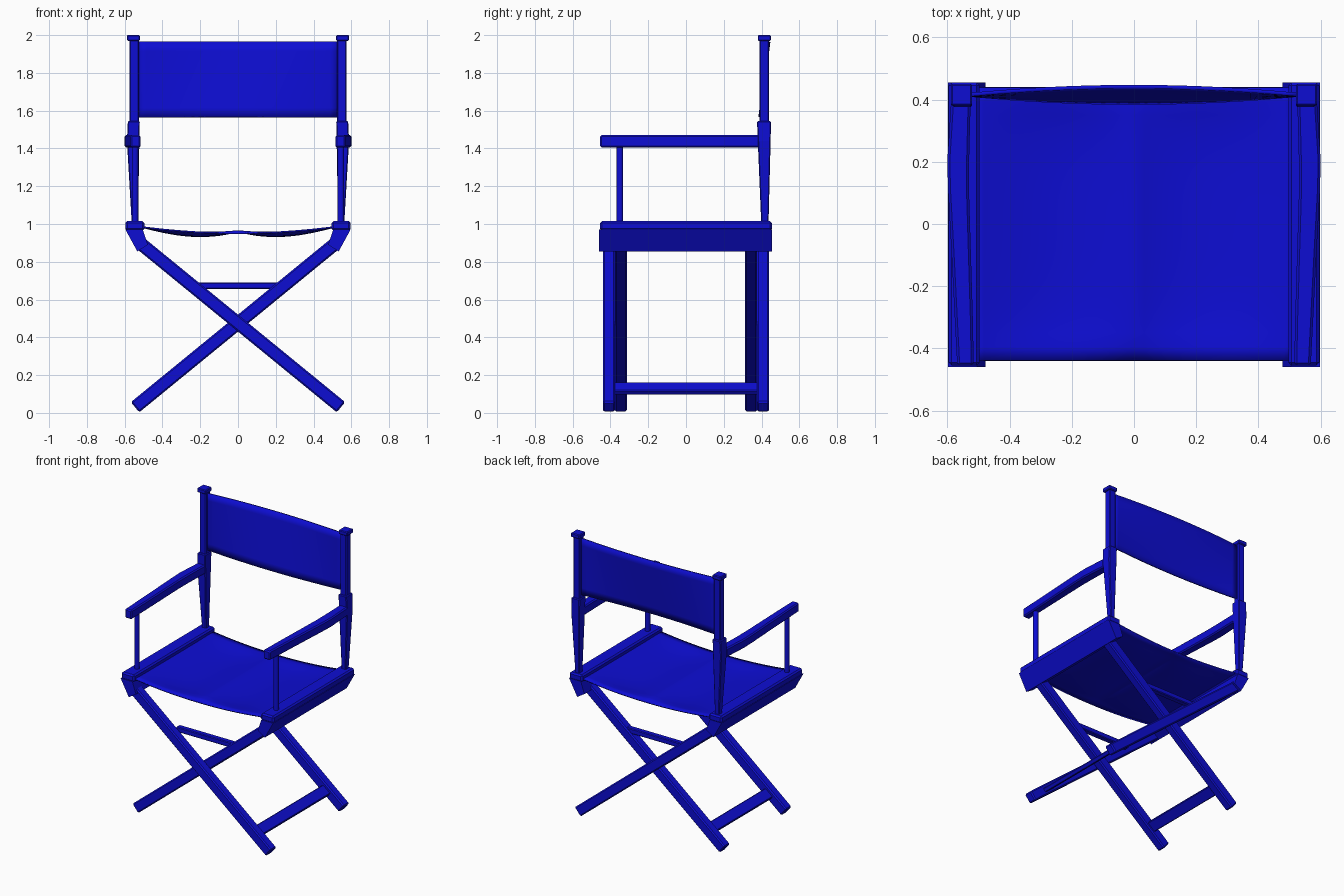
import bpy, bmesh, math
from mathutils import Vector, Matrix

cube = bpy.data.objects.get("Cube")
if cube:
    bpy.data.objects.remove(cube, do_unlink=True)

blue = bpy.data.materials.new("deep blue")
blue.use_nodes = True
colour = (0.004, 0.004, 0.65, 1)
blue.diffuse_color = colour
blue.node_tree.nodes["Principled BSDF"].inputs["Base Color"].default_value = colour


def finish(name, bm, bevel=0.0, smooth=False):
    bmesh.ops.recalc_face_normals(bm, faces=bm.faces)
    mesh = bpy.data.meshes.new(name)
    bm.to_mesh(mesh)
    bm.free()
    mesh.materials.append(blue)
    obj = bpy.data.objects.new(name, mesh)
    bpy.context.collection.objects.link(obj)
    if bevel:
        mod = obj.modifiers.new("Bevel", 'BEVEL')
        mod.width, mod.segments = bevel, 1
    if smooth:
        bpy.ops.object.select_all(action='DESELECT')
        obj.select_set(True)
        bpy.context.view_layer.objects.active = obj
        bpy.ops.object.shade_smooth_by_angle(angle=math.radians(35))
    return obj


def box(name, centre, size, tilt=0.0, bevel=0.005):
    """Box turned about the y axis by tilt."""
    bm = bmesh.new()
    m = (Matrix.Translation(centre) @ Matrix.Rotation(tilt, 4, 'Y')
         @ Matrix.Diagonal((*size, 1)))
    bmesh.ops.create_cube(bm, size=1, matrix=m)
    return finish(name, bm, bevel)


def loft(name, rings, bevel=0.0):
    """Skin a list of equal-length point rings and cap the ends."""
    bm = bmesh.new()
    loops = [[bm.verts.new(p) for p in r] for r in rings]
    for a, b in zip(loops, loops[1:]):
        for i in range(len(a)):
            j = (i + 1) % len(a)
            bm.faces.new((a[i], a[j], b[j], b[i]))
    bm.faces.new(loops[0])
    bm.faces.new(loops[-1])
    return finish(name, bm, bevel)


def rod(name, a, b, radius):
    a, b = Vector(a), Vector(b)
    bm = bmesh.new()
    m = Matrix.Translation((a + b) / 2) @ (b - a).to_track_quat('Z', 'Y').to_matrix().to_4x4()
    bmesh.ops.create_cone(bm, cap_ends=True, segments=12, radius1=radius,
                          radius2=radius, depth=(b - a).length, matrix=m)
    return finish(name, bm, smooth=True)


def sheet(name, nu, nv, point, thickness):
    """Cloth panel from a function of u and v, both from -1 to 1."""
    bm = bmesh.new()
    grid = [[bm.verts.new(point(2 * i / nu - 1, 2 * j / nv - 1))
             for j in range(nv + 1)] for i in range(nu + 1)]
    for i in range(nu):
        for j in range(nv):
            bm.faces.new((grid[i][j], grid[i + 1][j], grid[i + 1][j + 1], grid[i][j + 1]))
    obj = finish(name, bm, smooth=True)
    mod = obj.modifiers.new("Thickness", 'SOLIDIFY')
    mod.thickness, mod.offset = thickness, 0
    return obj


# Crossed legs: the outer frame and the inner frame lean opposite ways
foot, head = Vector((0.545, 0, 0.03)), Vector((-0.52, 0, 0.9))
span = head - foot
angle = math.atan2(span.z, -span.x)
for frame, lean, y in (("outer", 1, 0.408), ("inner", -1, 0.345)):
    for end, s in (("front", -1), ("back", 1)):
        mid = (foot + head) / 2
        box(f"{frame}_{end}_leg", (lean * mid.x, s * y, mid.z),
            (span.length, 0.063, 0.07), lean * angle, 0.008)
    # Low stretcher between the feet of each frame
    box(f"{frame}_stretcher", (lean * 0.42, 0, 0.13), (0.075, 2 * y, 0.03), lean * angle)

# Short spreaders above the crossing
for end, s in (("front", -1), ("back", 1)):
    box(f"{end}_spreader", (0, s * 0.345, 0.673), (0.46, 0.04, 0.036))

for side, s in (("left", 1), ("right", -1)):
    # Seat rail: flat board on a slanted block
    box(f"{side}_seat_rail", (s * 0.546, 0, 0.99), (0.1, 0.91, 0.05), bevel=0.01)
    profile = ((0.597, 0.972), (0.533, 0.855), (0.477, 0.89), (0.505, 0.972))
    loft(f"{side}_rail_block", [[(s * x, y, z) for x, z in profile] for y in (-0.46, 0.455)])

    # Tapered back post with collar, upper post and cap
    rings = []
    for z, x0, x1, y0, y1 in ((1.01, 0.53, 0.563, 0.398, 0.437),
                              (1.44, 0.522, 0.588, 0.38, 0.448),
                              (1.545, 0.52, 0.583, 0.376, 0.45)):
        rings.append([(s * x0, y0, z), (s * x1, y0, z), (s * x1, y1, z), (s * x0, y1, z)])
    loft(f"{side}_back_post", rings, 0.005)
    box(f"{side}_upper_post", (s * 0.55, 0.415, 1.75), (0.05, 0.05, 0.46))
    box(f"{side}_post_cap", (s * 0.554, 0.415, 1.985), (0.068, 0.07, 0.03))

    # Bowed armrest on a thin front dowel
    rings = []
    for y, x0, x1 in ((-0.455, 0.515, 0.568), (-0.3, 0.518, 0.576), (-0.1, 0.524, 0.586),
                      (0.1, 0.53, 0.597), (0.2, 0.53, 0.6), (0.39, 0.525, 0.588)):
        rings.append([(s * x0, y, 1.405), (s * x1, y, 1.405),
                      (s * x1, y, 1.47), (s * x0, y, 1.47)])
    loft(f"{side}_armrest", rings, 0.008)
    rod(f"{side}_arm_dowel", (s * 0.545, -0.35, 1.0), (s * 0.545, -0.35, 1.42), 0.017)


def seat_point(u, v):
    # Two shallow hollows, with the front and back hems turned down
    z = 0.985 - 0.022 * (1 - u * u)
    z -= 0.032 * math.sin(math.pi * abs(u) ** 0.85) * (1 - v ** 4)
    z -= 0.012 * max(0, abs(v) - 0.9) / 0.1 * (1 - u * u)
    return (0.515 * u, 0.438 * v, z)


def back_point(u, v):
    # Top edge bows backward and bottom edge bows forward
    return (0.53 * u, 0.415 + 0.026 * v * (1 - u * u), 1.765 + 0.2 * v)


sheet("seat_cloth", 32, 20, seat_point, 0.008)
sheet("back_cloth", 24, 8, back_point, 0.012)
